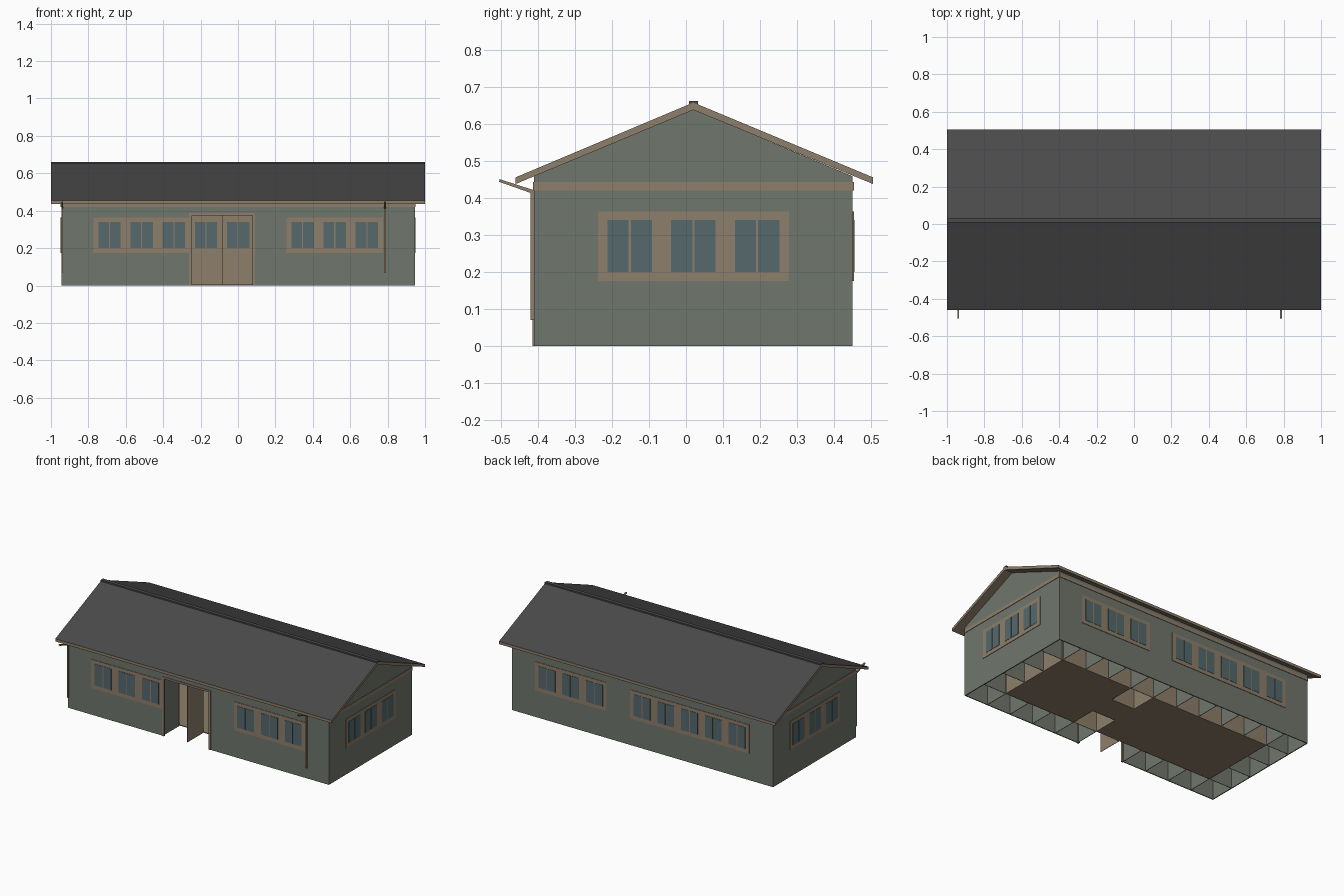
import bpy, bmesh
from mathutils import Vector

cube = bpy.data.objects.get("Cube")
if cube:
    bpy.data.objects.remove(cube, do_unlink=True)


def material(name, rgb):
    m = bpy.data.materials.new(name)
    m.use_nodes = True
    m.diffuse_color = (*rgb, 1)
    m.node_tree.nodes["Principled BSDF"].inputs["Base Color"].default_value = (*rgb, 1)
    return m


WALL = material("grey green siding", (0.16, 0.18, 0.15))
TAN = material("tan trim", (0.27, 0.21, 0.145))
GLASS = material("teal glass", (0.09, 0.14, 0.15))
ROOF = material("charcoal roofing", (0.068, 0.068, 0.068))


def finish(name, bm, mats):
    bmesh.ops.recalc_face_normals(bm, faces=bm.faces)
    me = bpy.data.meshes.new(name)
    bm.to_mesh(me)
    bm.free()
    for m in mats:
        me.materials.append(m)
    ob = bpy.data.objects.new(name, me)
    bpy.context.collection.objects.link(ob)
    return ob


def boxes(name, mat, items):
    """One mesh made of boxes given as (x0, x1, y0, y1, z0, z1)."""
    bm = bmesh.new()
    for x0, x1, y0, y1, z0, z1 in items:
        vs = bmesh.ops.create_cube(bm, size=1)["verts"]
        for v in vs:
            v.co = Vector((x1 if v.co.x > 0 else x0,
                           y1 if v.co.y > 0 else y0,
                           z1 if v.co.z > 0 else z0))
    return finish(name, bm, [mat])


def prism(name, mats, profile, x0, x1):
    """Extrude a y-z profile along x."""
    bm = bmesh.new()
    face = bm.faces.new([bm.verts.new((x0, y, z)) for y, z in profile])
    new = bmesh.ops.extrude_face_region(bm, geom=[face])["geom"]
    bmesh.ops.translate(bm, vec=(x1 - x0, 0, 0),
                        verts=[g for g in new if isinstance(g, bmesh.types.BMVert)])
    return finish(name, bm, mats)


# Plan grid: eleven bays long, five bays deep
BAY = 0.172
HX, FRONT, BACK = 0.945, -0.41, 0.45
EAVE, CEIL, T = 0.458, 0.43, 0.006


def gx(i):
    return -HX + BAY * i


def gy(j):
    return FRONT + BAY * j


# Outer walls, with a door opening in bays 4 and 5
boxes("front_wall", WALL, [
    (-HX, gx(4), FRONT, FRONT + T, 0, EAVE),
    (gx(6), HX, FRONT, FRONT + T, 0, EAVE),
    (gx(4), gx(6), FRONT, FRONT + T, 0.38, EAVE)])
boxes("back_wall", WALL, [(-HX, HX, BACK - T, BACK, 0, EAVE)])
gable = [(FRONT, 0), (BACK, 0), (BACK, EAVE), (0.02, 0.638), (FRONT, EAVE)]
prism("left_gable_wall", [WALL], gable, HX - T, HX)
prism("right_gable_wall", [WALL], gable, -HX, -HX + T)

# Trim band under the eaves
P = 0.003
boxes("eave_trim", TAN, [
    (-HX, HX, FRONT - P, FRONT, 0.42, 0.442),
    (-HX, HX, BACK, BACK + P, 0.42, 0.442),
    (HX, HX + P, FRONT, BACK, 0.42, 0.442),
    (-HX - P, -HX, FRONT, BACK, 0.42, 0.442)])

# Roof: charcoal on top, tan on the edges and underside
roof = prism("roof", [TAN, ROOF],
             [(-0.46, 0.437), (-0.46, 0.455), (0.02, 0.657),
              (0.505, 0.455), (0.505, 0.437), (0.02, 0.637)], -1, 1)
for p in roof.data.polygons:
    p.material_index = 1 if p.normal.z > 0.3 else 0
boxes("ridge_cap", ROOF, [(-1, 1, 0.008, 0.032, 0.65, 0.661)])
boxes("ceiling", TAN, [(-HX + T, HX - T, FRONT + T, BACK - T, CEIL, CEIL + T)])


# Windows: a frame over a run of bays, with a pair of panes in each bay
def windows(name, side, first, count):
    frame, panes = [], []

    def plate(a0, a1, z0, z1, d):
        if side == "front":
            return (a0, a1, FRONT - d, FRONT, z0, z1)
        if side == "back":
            return (a0, a1, BACK, BACK + d, z0, z1)
        if side == "left":
            return (HX, HX + d, a0, a1, z0, z1)
        return (-HX - d, -HX, a0, a1, z0, z1)

    grid = gx if side in ("front", "back") else gy
    frame.append(plate(grid(first), grid(first + count), 0.175, 0.363, 0.003))
    for k in range(first, first + count):
        for a, b in ((0.026, 0.083), (0.089, 0.146)):
            panes.append(plate(grid(k) + a, grid(k) + b, 0.2, 0.34, 0.005))
    boxes(name + "_frame", TAN, frame)
    boxes(name + "_panes", GLASS, panes)


windows("front_right_window", "front", 1, 3)
windows("front_left_window", "front", 7, 3)
windows("back_right_window", "back", 1, 5)
windows("back_left_window", "back", 7, 3)
windows("left_gable_window", "left", 1, 3)
windows("right_gable_window", "right", 1, 3)

# Door surround
boxes("door_frame", TAN, [
    (gx(4) - 0.004, gx(4) + 0.01, FRONT - 0.004, FRONT + 0.01, 0, 0.387),
    (gx(6) - 0.01, gx(6) + 0.004, FRONT - 0.004, FRONT + 0.01, 0, 0.387),
    (gx(4), gx(6), FRONT - 0.004, FRONT + 0.01, 0.375, 0.387)])

# Perimeter bay partitions, open at the bottom
H = 0.0015
parts = []
for i in range(1, 11):
    for j in (0, 4):
        if (i, j) != (5, 0):
            parts.append((gx(i) - H, gx(i) + H, gy(j) + T, gy(j + 1) - T, 0, CEIL))
for j in range(1, 5):
    for i in (0, 10):
        parts.append((gx(i) + T, gx(i + 1) - T, gy(j) - H, gy(j) + H, 0, CEIL))
boxes("bay_partitions", WALL, parts)
boxes("entry_partition", TAN, [(gx(5) - H, gx(5) + H, gy(0) + T, gy(1), 0, CEIL)])

# Inner room: floor with two open shafts, and its walls
shafts = [(6, 1), (6, 3)]
boxes("room_floor", TAN, [
    (gx(i), gx(i + 1), gy(j), gy(j + 1), 0.001, 0.006)
    for i in range(1, 10) for j in range(1, 4) if (i, j) not in shafts])
room = [(gx(1), gx(4), gy(1) - H, gy(1) + H, 0, CEIL),
        (gx(6), gx(10), gy(1) - H, gy(1) + H, 0, CEIL),
        (gx(1), gx(10), gy(4) - H, gy(4) + H, 0, CEIL)]
room += [(gx(i) - H, gx(i) + H, gy(1), gy(4), 0, CEIL) for i in (1, 10)]
for i, j in shafts:
    room += [(gx(k) - H, gx(k) + H, gy(j), gy(j + 1), 0, CEIL) for k in (i, i + 1)]
    inner = gy(2) if j == 1 else gy(3)
    room.append((gx(i), gx(i + 1), inner - H, inner + H, 0, CEIL))
boxes("room_walls", TAN, room)
boxes("hall_panes", GLASS, [
    (gx(k) + a, gx(k) + a + 0.057, gy(4) - 0.005, gy(4), 0.2, 0.34)
    for k in (4, 5) for a in (0.026, 0.089)])

# Downpipes with a sloping arm up to the eave
for side, x in (("right", -0.94), ("left", 0.785)):
    prism(side + "_downpipe", [TAN],
          [(-0.41, 0.07), (-0.42, 0.07), (-0.42, 0.413), (-0.505, 0.443),
           (-0.503, 0.45), (-0.41, 0.42)], x - 0.005, x + 0.005)
